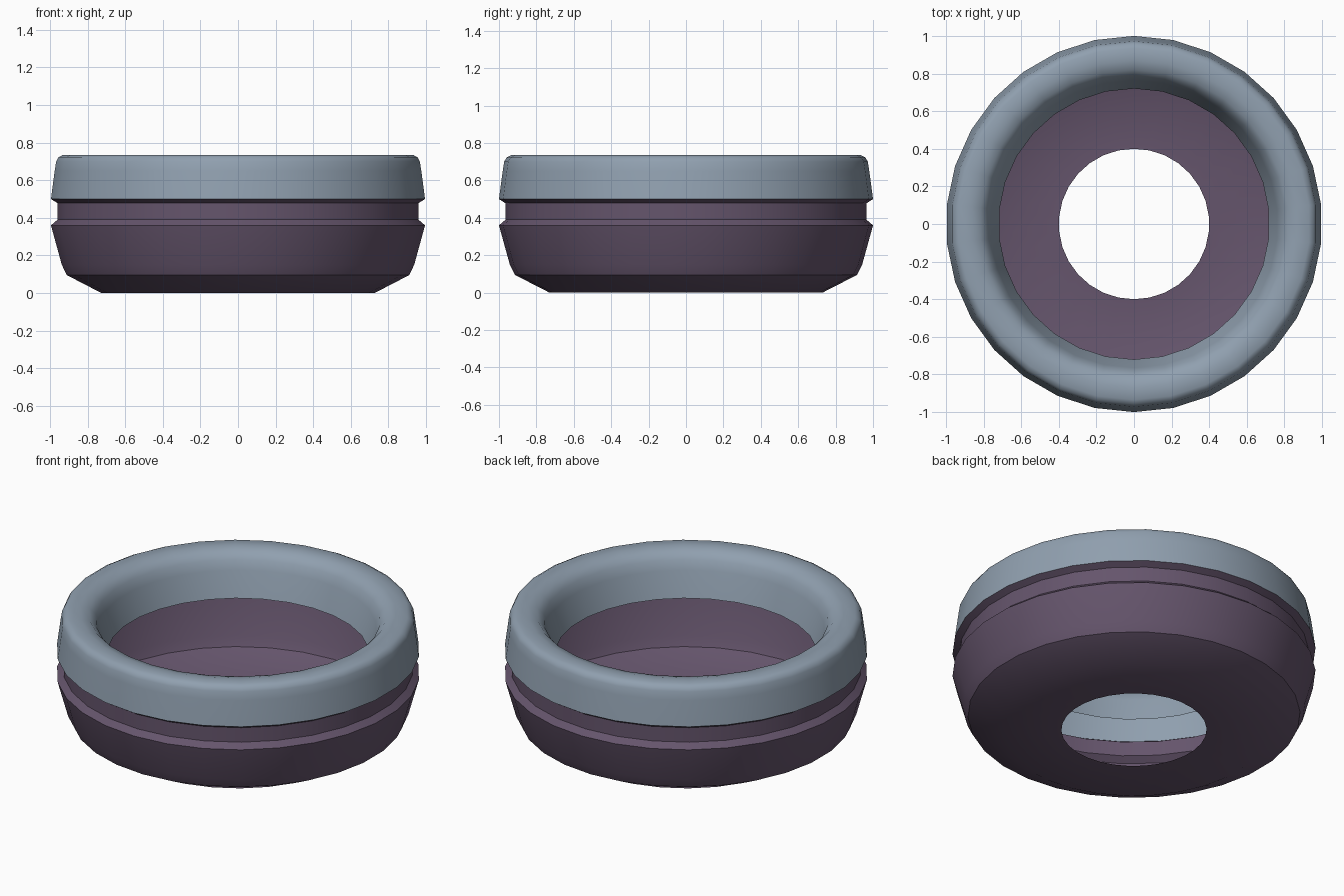
import bpy, bmesh, math

if "Cube" in bpy.data.objects:
    bpy.data.objects.remove(bpy.data.objects["Cube"])

SIDES = 30


def lathe(name, profile, color, angle):
    """Spin an open (radius, z) profile into a thin shell."""
    bm = bmesh.new()
    rings = []
    for r, z in profile:
        ring = []
        for i in range(SIDES):
            a = math.pi / 2 + 2 * math.pi * i / SIDES
            ring.append(bm.verts.new((r * math.cos(a), r * math.sin(a), z)))
        rings.append(ring)
    for lo, hi in zip(rings, rings[1:]):
        for i in range(SIDES):
            j = (i + 1) % SIDES
            bm.faces.new((lo[i], lo[j], hi[j], hi[i]))
    mesh = bpy.data.meshes.new(name)
    bm.to_mesh(mesh)
    bm.free()
    obj = bpy.data.objects.new(name, mesh)
    bpy.context.collection.objects.link(obj)
    mat = bpy.data.materials.new(name + "_color")
    mat.diffuse_color = (*color, 1)
    mat.use_nodes = True
    mat.node_tree.nodes["Principled BSDF"].inputs["Base Color"].default_value = mat.diffuse_color
    mesh.materials.append(mat)
    bpy.ops.object.select_all(action='DESELECT')
    obj.select_set(True)
    bpy.context.view_layer.objects.active = obj
    bpy.ops.object.shade_smooth_by_angle(angle=math.radians(angle))
    return obj


# Lower bowl: open floor, flared side and the groove below the rim
lathe("lower_bowl",
      [(0.40, 0), (0.73, 0), (0.915, 0.095), (0.942, 0.15), (1.0, 0.36),
       (0.965, 0.39), (0.965, 0.478), (1.0, 0.5)],
      (0.13, 0.09, 0.15), 30)

# Upper rim: tapered outside, rounded top, sloping inner wall
lathe("upper_rim",
      [(1.0, 0.5), (0.98, 0.65), (0.972, 0.70), (0.96, 0.722), (0.935, 0.735),
       (0.87, 0.735), (0.82, 0.722), (0.785, 0.685), (0.765, 0.63), (0.72, 0.48)],
      (0.28, 0.35, 0.43), 40)
